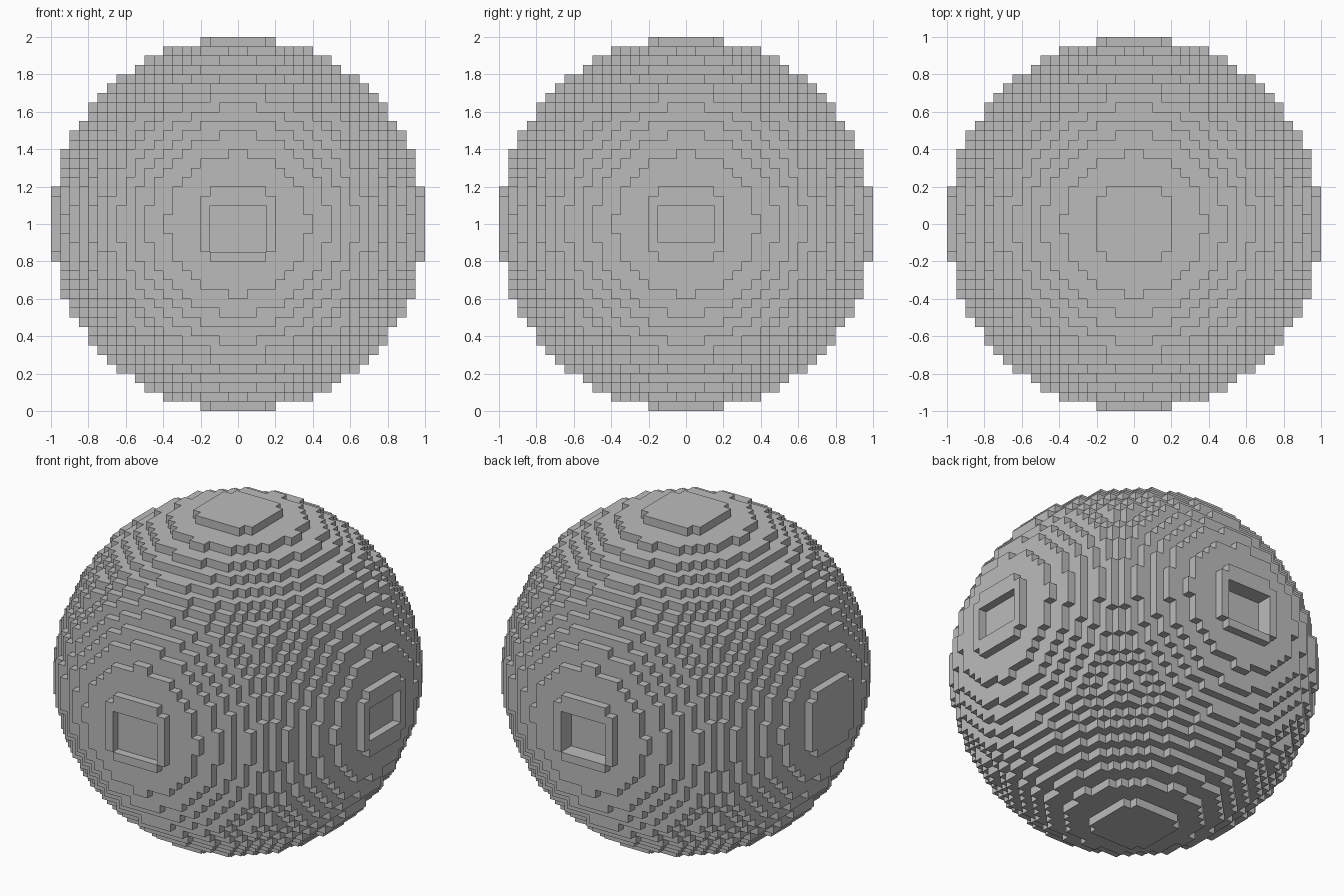
import bpy
import bmesh
from mathutils import Vector

cube = bpy.data.objects.get("Cube")
if cube:
    bpy.data.objects.remove(cube, do_unlink=True)

N = 20                # blocks per radius
S = 1.0 / N           # block size

grey = bpy.data.materials.new("stone grey")
grey.use_nodes = True
colour = (0.5, 0.5, 0.5, 1.0)
grey.diffuse_color = colour
grey.node_tree.nodes["Principled BSDF"].inputs["Base Color"].default_value = colour


def in_socket(i, j, k):
    """Shallow rectangular sockets in the front, back and +x caps."""
    front = j == -N and -3 <= i <= 2 and -3 <= k <= 1
    back = j >= N - 2 and -3 <= i <= 2 and -3 <= k <= 1
    side = i == N - 1 and -3 <= j <= 2 and -2 <= k <= 1
    return front or back or side


def is_block(i, j, k):
    inside = sum((c + 0.5) ** 2 for c in (i, j, k)) <= N * N
    return inside and not in_socket(i, j, k)


span = range(-N, N)
blocks = {(i, j, k) for i in span for j in span for k in span if is_block(i, j, k)}

# Stepped ball: one square wherever a block meets open air
bm = bmesh.new()
corners = {}


def corner(p):
    key = tuple(round(c) for c in p)
    if key not in corners:
        corners[key] = bm.verts.new((key[0] * S, key[1] * S, key[2] * S + 1))
    return corners[key]


axes = [Vector((1, 0, 0)), Vector((0, 1, 0)), Vector((0, 0, 1))]
for block in blocks:
    for a in range(3):
        u, v = axes[(a + 1) % 3], axes[(a + 2) % 3]
        for side in (-1, 1):
            neighbour = list(block)
            neighbour[a] += side
            if tuple(neighbour) in blocks:
                continue
            base = Vector(block) + (axes[a] if side > 0 else Vector())
            ring = [base, base + u, base + u + v, base + v]
            bm.faces.new([corner(p) for p in ring[::side]])

mesh = bpy.data.meshes.new("block_sphere")
bm.to_mesh(mesh)
bm.free()
mesh.materials.append(grey)
ball = bpy.data.objects.new("block_sphere", mesh)
bpy.context.scene.collection.objects.link(ball)
